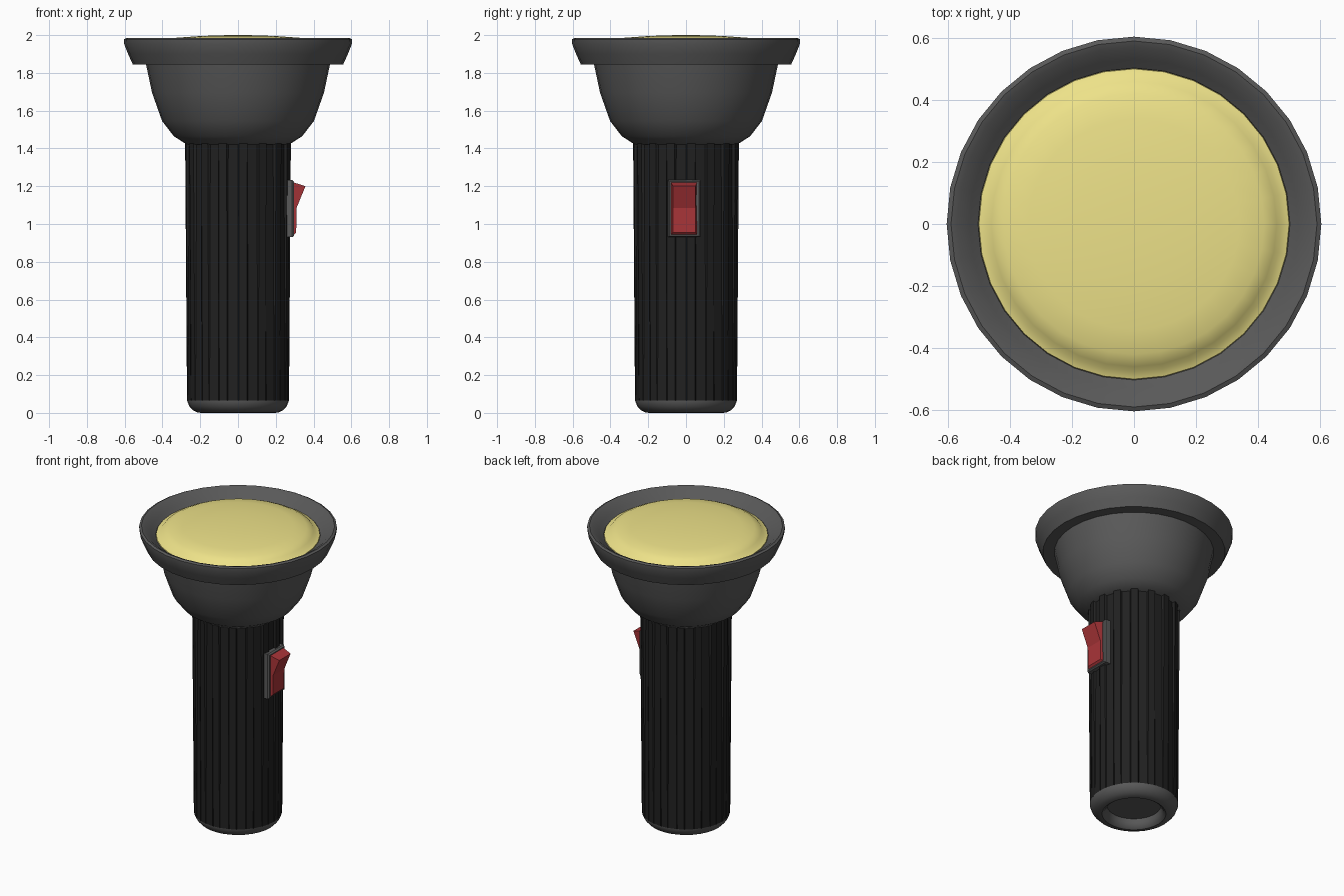
import bpy, bmesh, math

if "Cube" in bpy.data.objects:
    bpy.data.objects.remove(bpy.data.objects["Cube"])

SIDES = 32


def material(name, rgb):
    m = bpy.data.materials.new(name)
    m.diffuse_color = (*rgb, 1)
    m.use_nodes = True
    m.node_tree.nodes["Principled BSDF"].inputs["Base Color"].default_value = m.diffuse_color
    return m


GREY = material("dark_grey", (0.1, 0.1, 0.1))
BLACK = material("black", (0.015, 0.015, 0.015))
RED = material("red", (0.4, 0.035, 0.04))
YELLOW = material("yellow", (0.85, 0.76, 0.25))


def finish(name, bm, mat, angle=35):
    bmesh.ops.remove_doubles(bm, verts=bm.verts, dist=1e-5)
    bmesh.ops.recalc_face_normals(bm, faces=bm.faces)
    me = bpy.data.meshes.new(name)
    bm.to_mesh(me)
    bm.free()
    me.materials.append(mat)
    for p in me.polygons:
        p.use_smooth = True
    me.set_sharp_from_angle(angle=math.radians(angle))
    ob = bpy.data.objects.new(name, me)
    bpy.context.collection.objects.link(ob)
    return ob


def lathe(name, profile, mat, angle=35):
    bm = bmesh.new()
    vs = [bm.verts.new((r, 0, z)) for r, z in profile]
    es = [bm.edges.new(p) for p in zip(vs, vs[1:])]
    bmesh.ops.spin(bm, geom=vs + es, cent=(0, 0, 0), axis=(0, 0, 1),
                   angle=2 * math.pi, steps=SIDES, use_merge=True)
    return finish(name, bm, mat, angle)


def loft(name, rings, mat, angle=35):
    bm = bmesh.new()
    loops = [[bm.verts.new(p) for p in ring] for ring in rings]
    n = len(loops[0])
    for a, b in zip(loops, loops[1:]):
        for i in range(n):
            j = (i + 1) % n
            bm.faces.new((a[i], a[j], b[j], b[i]))
    bm.faces.new(loops[0])
    bm.faces.new(loops[-1])
    return finish(name, bm, mat, angle)


# Reflector head: bowl, stepped flange and sloping inner lip
lathe("head", [(0.2, 1.42), (0.27, 1.42), (0.34, 1.465), (0.402, 1.545), (0.455, 1.695),
               (0.487, 1.845), (0.557, 1.845), (0.582, 1.9), (0.602, 1.95), (0.604, 1.978),
               (0.59, 1.985), (0.57, 1.978), (0.53, 1.945), (0.503, 1.925), (0.495, 1.9)], GREY)

# Domed lens
lathe("lens", [(0.503, 1.915), (0.5, 1.928), (0.475, 1.936), (0.46, 1.953), (0.42, 1.972),
               (0.34, 1.985), (0.2, 1.995), (0.1, 1.999), (0, 2.0)], YELLOW, 50)


# Handle: ribs are proud at the top and fade out toward the bottom
def handle_ring(z, r_in, r_out, ribs=16):
    pts = []
    for i in range(ribs):
        c = math.radians(5.6) + 2 * math.pi * i / ribs
        for off, r in ((-5.6, r_in), (-4.5, r_out), (4.5, r_out), (5.6, r_in)):
            a = c + math.radians(off)
            pts.append((r * math.cos(a), r * math.sin(a), z))
    return pts


loft("handle", [handle_ring(0.065, 0.27, 0.27), handle_ring(1.43, 0.263, 0.28)], BLACK)

# Tail cap with rounded edge and recessed underside
lathe("tail_cap", [(0.268, 0.08), (0.27, 0.065), (0.258, 0.035), (0.238, 0.013), (0.215, 0.003),
                   (0.195, 0.0), (0.18, 0.01), (0.17, 0.035), (0.165, 0.06), (0, 0.06)], GREY)


# Switch on the +x side
def rect(x, y0, y1, z0, z1):
    return [(x, y0, z0), (x, y1, z0), (x, y1, z1), (x, y0, z1)]


loft("switch_plate", [rect(0.24, -0.095, 0.077, 0.93, 1.232),
                      rect(0.287, -0.095, 0.077, 0.93, 1.232),
                      rect(0.297, -0.088, 0.07, 0.937, 1.225)], GREY, 25)


# Rocker: raised upper half, side walls taper slightly outward
def rocker_side(y_base, y_face):
    return [(0.27, y_base, 0.942), (0.295, y_base, 0.942), (0.308, y_face, 0.955),
            (0.31, y_face, 1.085), (0.357, y_face, 1.2), (0.295, y_base, 1.22),
            (0.27, y_base, 1.22)]


loft("switch_rocker", [rocker_side(-0.08, -0.07), rocker_side(0.06, 0.05)], RED, 15)
